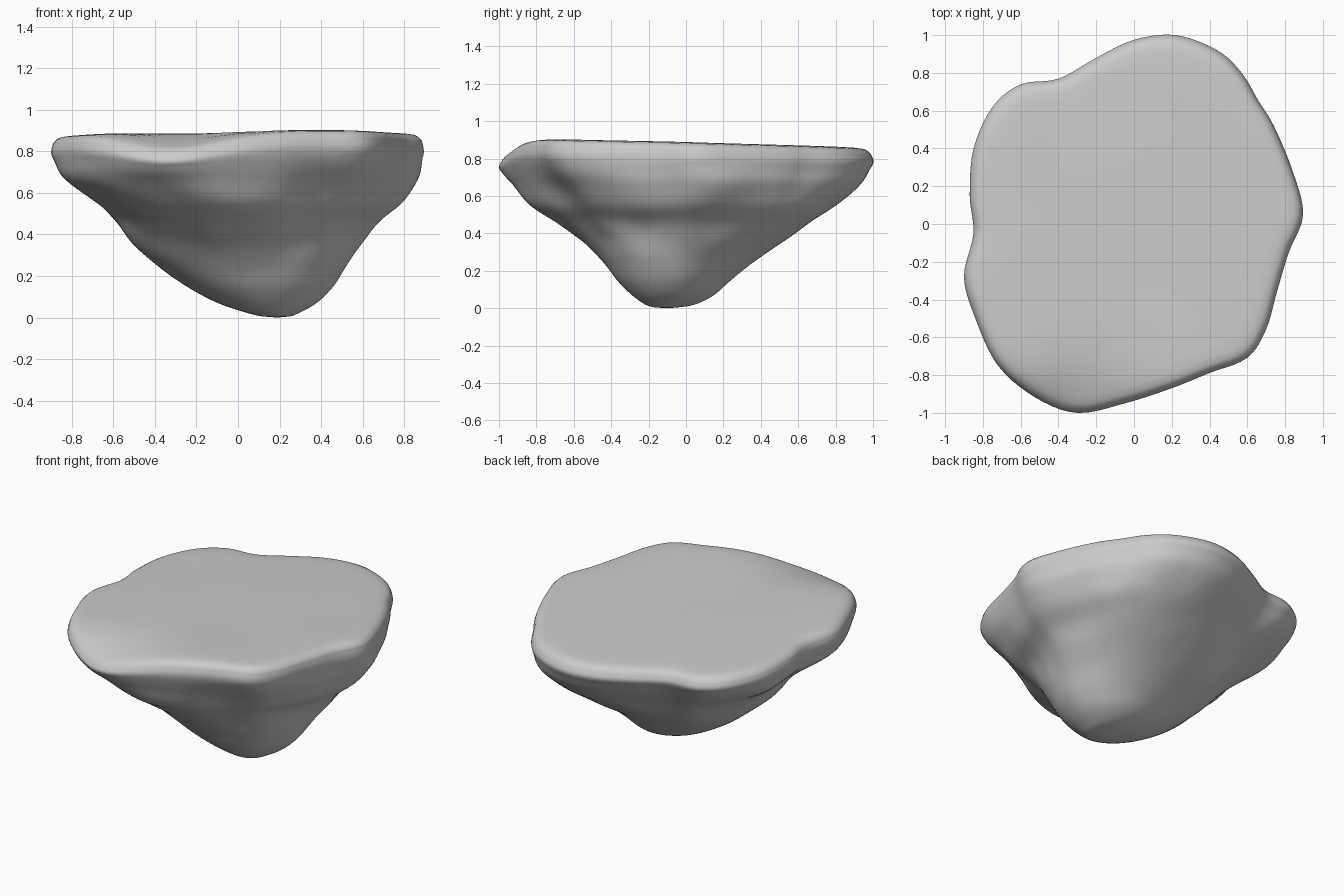
import bpy, bmesh, math
from mathutils import Vector, noise

if "Cube" in bpy.data.objects:
    bpy.data.objects.remove(bpy.data.objects["Cube"])

# Rim outline seen from above, counter-clockwise
OUTLINE = [(.895, .05), (.84, .28), (.74, .52), (.66, .65), (.57, .80), (.44, .92), (.22, 1.0),
           (0, .975), (-.2, .88), (-.4, .77), (-.6, .74), (-.75, .62), (-.85, .4), (-.87, .15),
           (-.85, -.05), (-.9, -.28), (-.84, -.5), (-.72, -.75), (-.52, -.92), (-.3, -1.0),
           (-.05, -.95), (.2, -.87), (.4, -.79), (.6, -.71), (.7, -.56), (.76, -.35), (.82, -.15)]

# Underside sections: z, x min, x max, y min, y max
LEVELS = [(.005, .12, .25, -.17, -.04), (.02, .05, .29, -.22, .05), (.07, -.1, .38, -.29, .15),
          (.15, -.25, .46, -.37, .24), (.25, -.39, .53, -.45, .36), (.36, -.51, .6, -.56, .52),
          (.46, -.595, .68, -.71, .67), (.55, -.7, .81, -.85, .8), (.66, -.85, .88, -.935, .93),
          (.74, -.885, .895, -.98, .975), (.8, -.9, .9, -1, 1), (.845, -.89, .89, -.985, .985)]

# Hollows (negative) and swellings on the diagonals: angle, height, spread in height, amount
BULGES = [(-50, .55, .17, -.11), (135, .6, .15, -.06), (42, .42, .2, .04), (-130, .3, .15, .025)]


def smooth_curve(points, steps, closed):
    """Catmull-Rom curve through the points."""
    n = len(points)
    pts = [Vector(p) for p in points]
    get = (lambda i: pts[i % n]) if closed else (lambda i: pts[max(0, min(n - 1, i))])
    out = []
    for i in range(n if closed else n - 1):
        a, b, c, d = (get(i + k) for k in (-1, 0, 1, 2))
        for s in range(steps):
            t = s / steps
            out.append(.5 * (2 * b + (c - a) * t + (2 * a - 5 * b + 4 * c - d) * t * t
                             + (3 * b - a - 3 * c + d) * t ** 3))
    if not closed:
        out.append(pts[-1])
    return out


def top_height(x, y):
    """Gently tilted top that dips at the front left edge."""
    dip = .085 * math.exp(-((x + .35) ** 2 / .16 + (y + 1.02) ** 2 / .05))
    return .88 + .012 * x - .025 * y - dip + .006 * noise.noise(Vector((x * 1.5, y * 1.5, 3)))


def bulge(u, z):
    angle, total = math.degrees(math.atan2(u.y, u.x)), 0
    for a, h, spread, amount in BULGES:
        turn = (angle - a + 180) % 360 - 180
        total += amount * math.exp(-(turn / 32) ** 2 - ((z - h) / spread) ** 2)
    return total


outline = smooth_curve(OUTLINE, 5, True)
sections = smooth_curve(LEVELS, 5, False)
bm = bmesh.new()
rings = []

# Underside: the outline squeezed into each section, rounder near the tip
for z, x0, x1, y0, y1 in sections:
    ring = []
    roundness = min(.9, max(0, (.72 - z) / .5))
    rough = max(0, min(1, (z - .15) / .2, (.78 - z) / .15))
    for p in outline:
        u = Vector((p.x / .9, p.y))
        u = u.lerp(u.normalized(), roundness)
        co = Vector(((x0 + x1) / 2 + u.x * (x1 - x0) / 2, (y0 + y1) / 2 + u.y * (y1 - y0) / 2, z))
        bump = noise.noise(co * 2.6) * .03 + noise.noise(co * 5) * .015
        co += Vector((u.x, u.y, 0)) * (bump * rough + bulge(u, z) * min(1, max(0, (.82 - z) / .15)))
        if z > .66:
            co.z += (top_height(co.x, co.y) - .88) * (z - .66) / .185
        ring.append(bm.verts.new(co))
    rings.append(ring)

# Rounded rim and flat top
for scale, drop in ((.97, .018), (.95, .008), (.91, .003), (.85, 0), (.7, 0), (.5, 0), (.3, 0), (.12, 0)):
    rings.append([bm.verts.new((p.x * scale, p.y * scale, top_height(p.x * scale, p.y * scale) - drop))
                  for p in outline])

# Skin between the rings
n = len(outline)
for lower, upper in zip(rings, rings[1:]):
    for i in range(n):
        j = (i + 1) % n
        bm.faces.new((lower[i], lower[j], upper[j], upper[i]))

# Close the tip and the centre of the top
tip = bm.verts.new((.19, -.1, 0))
middle = bm.verts.new((0, 0, top_height(0, 0)))
for i in range(n):
    j = (i + 1) % n
    bm.faces.new((tip, rings[0][j], rings[0][i]))
    bm.faces.new((middle, rings[-1][i], rings[-1][j]))

# Soften the section lines on the underside
soft = [v for ring in rings[4:48] for v in ring]
for _ in range(3):
    bmesh.ops.smooth_vert(bm, verts=soft, factor=.5, use_axis_x=True, use_axis_y=True, use_axis_z=True)
for f in bm.faces:
    f.smooth = True

mesh = bpy.data.meshes.new("floating_rock")
bm.to_mesh(mesh)
bm.free()
rock = bpy.data.objects.new("floating_rock", mesh)
bpy.context.collection.objects.link(rock)
